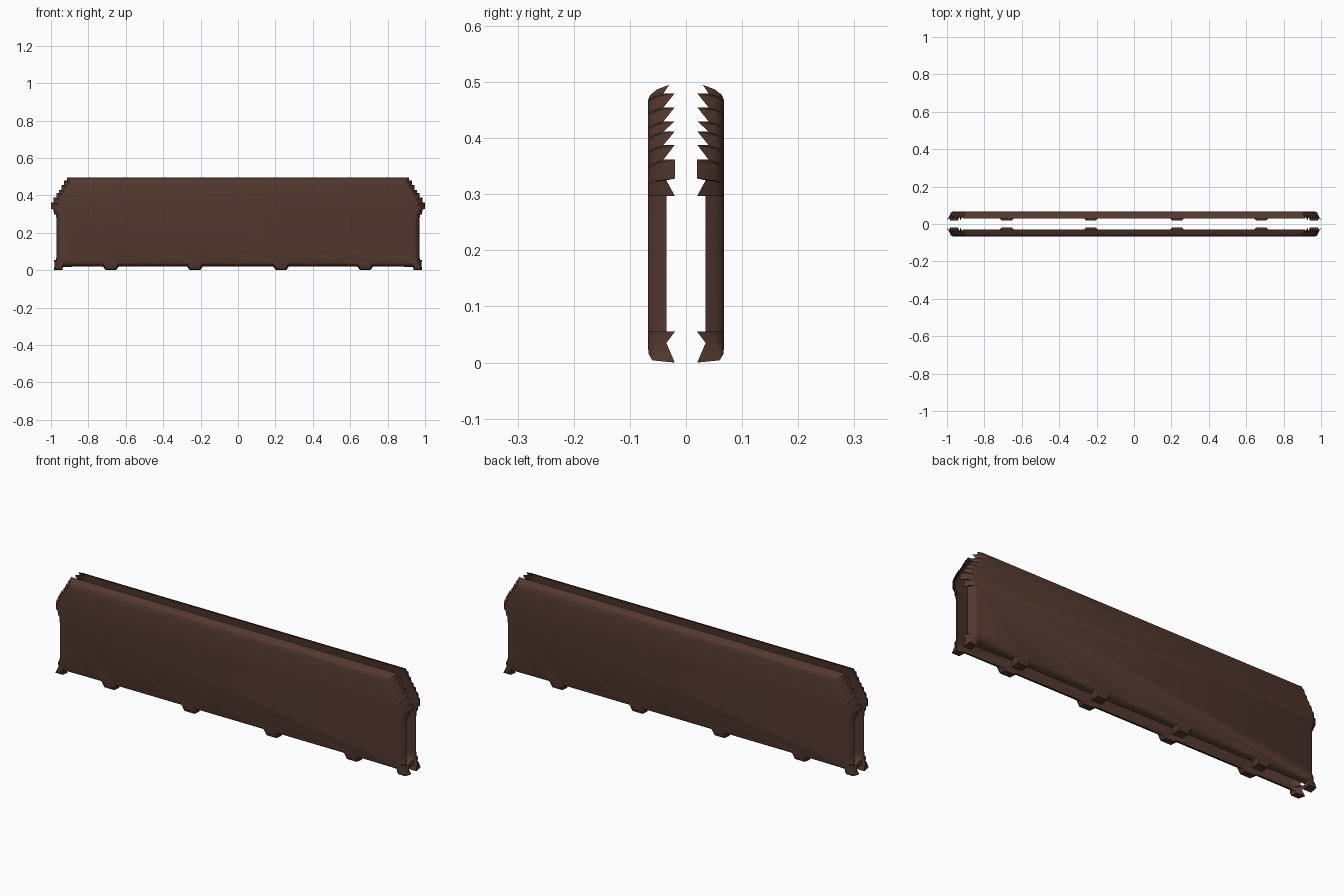
import bpy, bmesh, math

if "Cube" in bpy.data.objects:
    bpy.data.objects.remove(bpy.data.objects["Cube"])

brown = bpy.data.materials.new("dark brown")
brown.diffuse_color = (0.085, 0.040, 0.029, 1)
brown.use_nodes = True
brown.node_tree.nodes["Principled BSDF"].inputs["Base Color"].default_value = brown.diffuse_color

FACE_Y = 0.068                                  # depth of the flat face
LIP_Y, TIP_Y = 0.035, 0.02                      # depths of the open edge


def half_outline():
    """Open edge of the right half as (x, z, depth), top centre to bottom centre."""
    pts = [(0.915, 0.495, 0.03)]
    # stepped, toothed shoulder
    steps = [0.48, 0.455, 0.43, 0.412, 0.388, 0.362]
    for i, z in enumerate(steps):
        x = 0.915 + 0.085 * i / len(steps)
        pts += [(x, z, 0.04), (x + 0.0142, z, TIP_Y)]
    # ear and plain side
    pts += [(1.0, 0.328, TIP_Y), (0.986, 0.325, LIP_Y), (0.984, 0.297, TIP_Y),
            (0.973, 0.297, LIP_Y), (0.97, 0.26, LIP_Y), (0.97, 0.08, LIP_Y)]
    # corner foot
    pts += [(0.973, 0.055, LIP_Y), (0.985, 0.055, TIP_Y), (0.98, 0.035, LIP_Y),
            (0.985, 0.0, TIP_Y), (0.94, 0.0, TIP_Y), (0.935, 0.018, LIP_Y)]
    # small feet along the bottom
    for c in (0.68, 0.23):
        pts += [(c + 0.042, 0.02, LIP_Y), (c + 0.028, 0.0, TIP_Y),
                (c - 0.028, 0.0, TIP_Y), (c - 0.042, 0.02, LIP_Y)]
    return pts


def panel_point(x, z):
    """Matching point on the border of the flat face."""
    s = math.copysign(1, x)
    x = abs(x)
    over = max(0, 0.87 * x + 0.49 * z - 1.0036)
    x, z = x - 0.87 * over, z - 0.49 * over
    return s * min(x, 0.945), min(max(z, 0.04), 0.467)


def shell(name, turn):
    half = half_outline()
    rim = half + [(-x, z, y) for x, z, y in reversed(half)]
    bm = bmesh.new()
    rings = []
    # rolled border, from the flat face to the open edge
    for k, roll in enumerate((0.0, 0.35, 0.7, 1.0)):
        ring = []
        for x, z, lip in rim:
            px, pz = panel_point(x, z)
            t = roll
            y = (FACE_Y, 0.064, 0.052, lip)[k]
            if z < 0.01:                        # feet stay full to the ground
                t = (0, 0.6, 0.9, 1)[k]
                y = (FACE_Y, 0.067, 0.06, lip)[k]
            ring.append(bm.verts.new((px + (x - px) * t, -y, pz + (z - pz) * t)))
        rings.append(ring)
    n = len(rim)
    bm.faces.new(rings[0])
    for a, b in zip(rings, rings[1:]):
        for i in range(n):
            j = (i + 1) % n
            bm.faces.new((a[j], a[i], b[i], b[j]))
    bmesh.ops.remove_doubles(bm, verts=bm.verts, dist=0.0001)
    bmesh.ops.recalc_face_normals(bm, faces=bm.faces)
    face = max(bm.faces, key=lambda f: f.calc_area())
    if face.normal.y > 0:
        bmesh.ops.reverse_faces(bm, faces=bm.faces)
    if turn:                                    # the back is the front turned round
        for v in bm.verts:
            v.co.x, v.co.y = -v.co.x, -v.co.y
    me = bpy.data.meshes.new(name)
    bm.to_mesh(me)
    bm.free()
    me.materials.append(brown)
    ob = bpy.data.objects.new(name, me)
    bpy.context.collection.objects.link(ob)
    bpy.ops.object.select_all(action='DESELECT')
    ob.select_set(True)
    bpy.context.view_layer.objects.active = ob
    bpy.ops.object.shade_smooth_by_angle(angle=math.radians(35))


shell("front_panel", False)
shell("back_panel", True)
